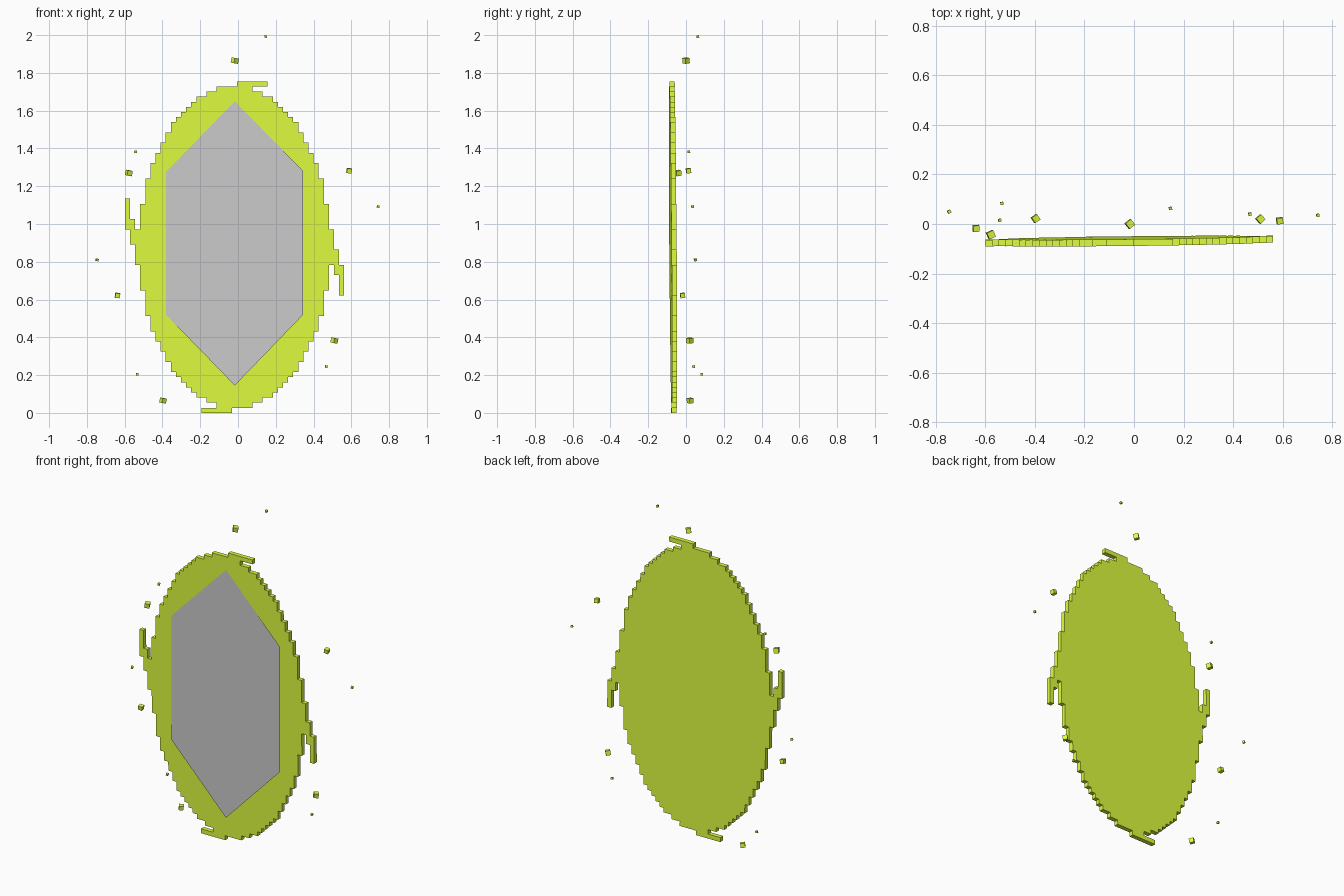
import bpy, bmesh, math
from mathutils import Vector, Euler

if "Cube" in bpy.data.objects:
    bpy.data.objects.remove(bpy.data.objects["Cube"])

S = 0.027                         # cell size of the stepped disc
CX, CY, CZ = -0.0185, -0.069, 32.5 * S

green = bpy.data.materials.new("bright_green")
green.diffuse_color = (0.74, 0.99, 0.05, 1)
green.use_nodes = True
green.node_tree.nodes["Principled BSDF"].inputs["Base Color"].default_value = green.diffuse_color


def add_object(name, bm, mat=None):
    mesh = bpy.data.meshes.new(name)
    bm.to_mesh(mesh)
    bm.free()
    if mat:
        mesh.materials.append(mat)
    ob = bpy.data.objects.new(name, mesh)
    bpy.context.collection.objects.link(ob)
    return ob


# Cells of the ellipse
cells = {(i, j) for i in range(-18, 19) for j in range(-31, 32)
         if (i / 18.75) ** 2 + (j / 31.5) ** 2 <= 1}
# Swirl arms: right and top, repeated by a half turn
arms = [(19, j) for j in range(-3, 4)]
arms += [(20, j) for j in range(-5, 0)]
arms += [(21, j) for j in range(-9, -3)]
arms += [(i, 32) for i in range(1, 7)]
for i, j in arms:
    cells |= {(i, j), (-i, -j)}

# Stepped portal disc, one cell thick and very slightly tilted
bm = bmesh.new()
corners = {}


def corner(i, j):
    if (i, j) not in corners:
        x, z = (i - 0.5) * S, (j - 0.5) * S
        y = CY - S / 2 + 0.0115 * x - 0.007 * z
        corners[i, j] = bm.verts.new((CX + x, y, CZ + z))
    return corners[i, j]


for i, j in sorted(cells):
    bm.faces.new([corner(i, j), corner(i + 1, j),
                  corner(i + 1, j + 1), corner(i, j + 1)])
res = bmesh.ops.extrude_face_region(bm, geom=bm.faces[:], use_keep_orig=True)
moved = [v for v in res["geom"] if isinstance(v, bmesh.types.BMVert)]
bmesh.ops.translate(bm, verts=moved, vec=(0, S, 0))
bmesh.ops.recalc_face_normals(bm, faces=bm.faces[:])
add_object("portal_disc", bm, green)

# Flat six-sided panel in front of the disc
bm = bmesh.new()
outline = [(-0.017, 0.145), (0.345, 0.52), (0.345, 1.28),
           (-0.017, 1.65), (-0.382, 1.275), (-0.382, 0.52)]
bm.faces.new([bm.verts.new((x, -0.091, z)) for x, z in outline])
add_object("portal_panel", bm)

# Floating cubes around the rim: x, y, z, size
particles = [
    (-0.017, 0.0, 1.865, 0.028), (0.147, 0.063, 1.992, 0.012),
    (-0.542, 0.015, 1.383, 0.012), (-0.578, -0.043, 1.27, 0.028),
    (0.588, 0.013, 1.282, 0.025), (0.742, 0.035, 1.092, 0.012),
    (-0.746, 0.05, 0.81, 0.013), (-0.638, -0.018, 0.622, 0.025),
    (0.51, 0.02, 0.383, 0.027), (0.468, 0.04, 0.245, 0.012),
    (-0.533, 0.083, 0.205, 0.012), (-0.397, 0.022, 0.065, 0.026),
]
for k, (x, y, z, size) in enumerate(particles):
    bm = bmesh.new()
    bmesh.ops.create_cube(bm, size=size)
    ob = add_object(f"floating_cube_{k + 1}", bm, green)
    ob.location = Vector((x, y, z))
    turn = (40, 10, 12, 25, 8, 15, 30, 5, 42, 10, 5, 35)[k]
    ob.rotation_euler = Euler((math.radians(8), math.radians(8), math.radians(turn)))
